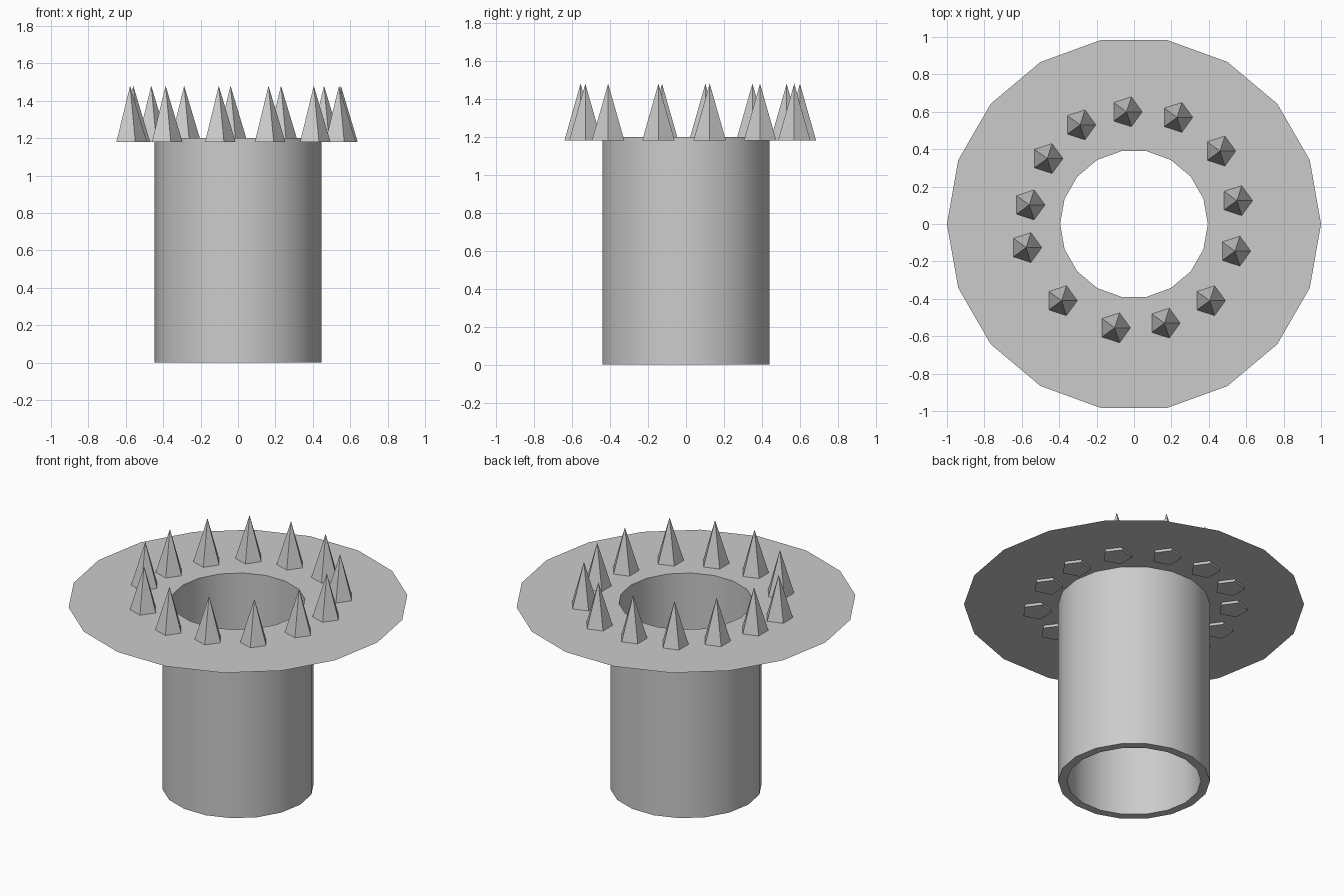
import bpy, bmesh
from math import cos, sin, tau, radians

if "Cube" in bpy.data.objects:
    bpy.data.objects.remove(bpy.data.objects["Cube"])

SIDES = 18
R_IN, R_OUT, R_RIM, TOP = 0.395, 0.447, 1.0, 1.2


def lathe(name, profile):
    """Spin an open (radius, z) profile around the z axis."""
    bm = bmesh.new()
    rings = [[bm.verts.new((r * cos(tau * i / SIDES), r * sin(tau * i / SIDES), z))
              for i in range(SIDES)] for r, z in profile]
    for a, b in zip(rings, rings[1:]):
        for i in range(SIDES):
            j = (i + 1) % SIDES
            bm.faces.new((a[i], a[j], b[j], b[i]))
    mesh = bpy.data.meshes.new(name)
    bm.to_mesh(mesh)
    bm.free()
    obj = bpy.data.objects.new(name, mesh)
    bpy.context.collection.objects.link(obj)
    return obj


# Hollow tube: inner wall, bottom ring, outer wall
tube = lathe("tube", [(R_IN, TOP), (R_IN, 0), (R_OUT, 0), (R_OUT, TOP)])
bpy.context.view_layer.objects.active = tube
tube.select_set(True)
bpy.ops.object.shade_smooth_by_angle(angle=radians(30))
tube.select_set(False)

# Paper-thin flat flange around the top opening
lathe("flange", [(R_RIM, TOP), (R_IN, TOP)])

# Uneven ring of five-sided spikes, sunk slightly through the flange
spike_centres = [
    (-0.04, 0.60), (0.23, 0.57), (0.46, 0.39), (0.55, 0.125), (0.54, -0.145),
    (0.405, -0.41), (0.163, -0.53), (-0.103, -0.555), (-0.387, -0.41),
    (-0.577, -0.126), (-0.56, 0.102), (-0.464, 0.35), (-0.288, 0.53)]

spike_mesh = bpy.data.meshes.new("spike")
bm = bmesh.new()
base = [bm.verts.new((0.09 * cos(tau * i / 5), 0.09 * sin(tau * i / 5), 0)) for i in range(5)]
tip = bm.verts.new((0, 0, 0.3))
bm.faces.new(base[::-1])
for i in range(5):
    bm.faces.new((base[i], base[(i + 1) % 5], tip))
bm.to_mesh(spike_mesh)
bm.free()

for n, (x, y) in enumerate(spike_centres, 1):
    spike = bpy.data.objects.new(f"spike_{n:02d}", spike_mesh)
    spike.location = (x, y, 1.18)
    bpy.context.collection.objects.link(spike)
